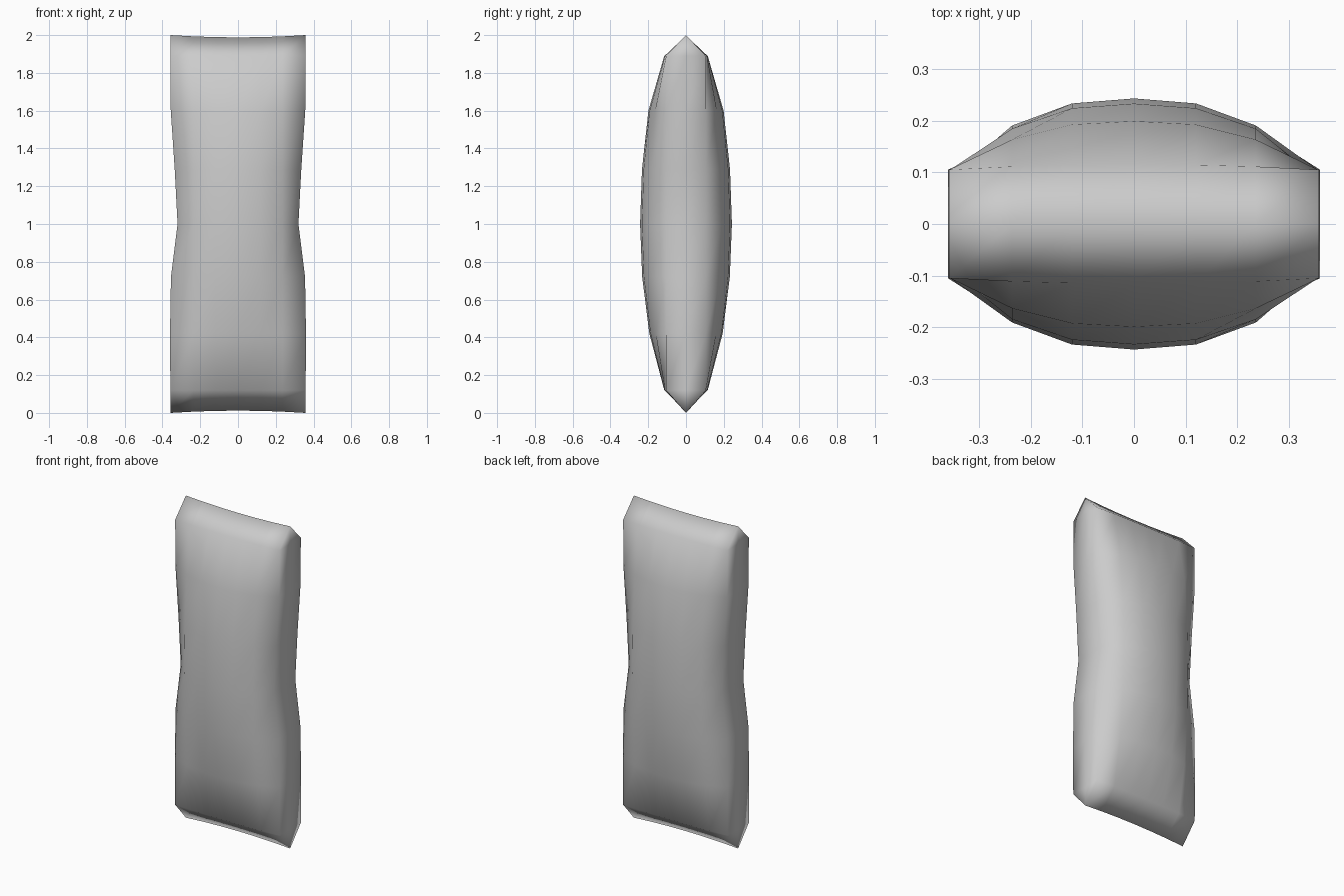
import bpy, bmesh

if "Cube" in bpy.data.objects:
    bpy.data.objects.remove(bpy.data.objects["Cube"])

# Rows from bottom to top: height, half depth at centre, half depth at side wall, half width
rows = [
    (0.00, 0.0, 0.0, 0.358),
    (0.12, 0.115, 0.105, 0.358),
    (0.42, 0.194, 0.105, 0.360),
    (0.72, 0.232, 0.105, 0.355),
    (1.00, 0.243, 0.105, 0.320),
    (1.29, 0.233, 0.105, 0.335),
    (1.60, 0.199, 0.105, 0.356),
    (1.89, 0.115, 0.105, 0.358),
    (2.00, 0.0, 0.0, 0.358),
]
# Bulge of the padded faces at each column from the left wall to the right wall
bulge = [0, 0.62, 0.93, 1, 0.93, 0.62, 0]


def ring(z, centre, wall, half_w):
    """Cross-section of the cushion: front face, right wall, back face, left wall."""
    xs = [-half_w, -0.236, -0.12, 0, 0.12, 0.236, half_w]
    face = [(x, wall + (centre - wall) * b) for x, b in zip(xs, bulge)]
    pts = [(x, -y) for x, y in face] + [(half_w, 0)]
    pts += [(x, y) for x, y in reversed(face)] + [(-half_w, 0)]
    if centre == 0:  # end seams sag slightly towards the middle
        sag = 0.012 if z == 0 else -0.012
        return [(x, y, z + sag * (1 - (x / half_w) ** 2)) for x, y in pts]
    return [(x, y, z) for x, y in pts]


# Cushion body, with the end rings collapsing into seams
bm = bmesh.new()
rings = [[bm.verts.new(p) for p in ring(*r)] for r in rows]
n = len(rings[0])
for a, b in zip(rings, rings[1:]):
    for i in range(n):
        j = (i + 1) % n
        bm.faces.new((a[i], a[j], b[j], b[i]))
bmesh.ops.remove_doubles(bm, verts=bm.verts[:], dist=0.0005)
bmesh.ops.recalc_face_normals(bm, faces=bm.faces[:])
for f in bm.faces:
    f.smooth = True

mesh = bpy.data.meshes.new("cushion")
bm.to_mesh(mesh)
bm.free()
cushion = bpy.data.objects.new("cushion", mesh)
bpy.context.collection.objects.link(cushion)
